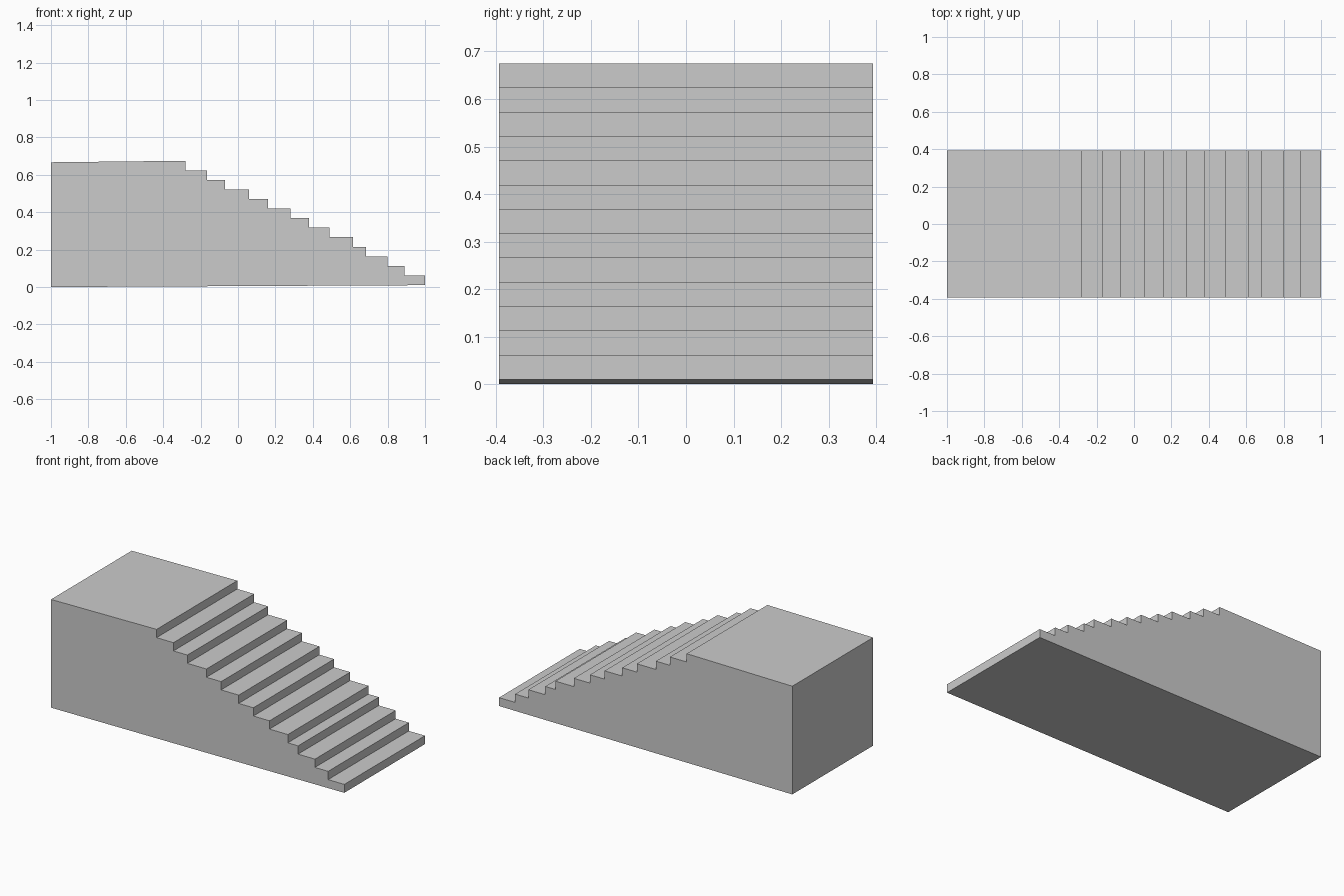
import bpy, bmesh

if "Cube" in bpy.data.objects:
    bpy.data.objects.remove(bpy.data.objects["Cube"])

HALF_WIDTH = 0.393
TOP, RISE = 0.675, 0.0511

# Front edge of each tread, from the landing down to the lowest step
edges = [-0.28, -0.165, -0.07, 0.06, 0.16, 0.28, 0.38,
         0.49, 0.615, 0.685, 0.80, 0.89, 1.0]

# Side profile: gently sloping base and landing, then the steps
profile = [(1.0, 0.01), (-1.0, 0.0), (-1.0, 0.667)]
for i, x in enumerate(edges):
    z = TOP - i * RISE
    if i > 0:
        profile.append((edges[i - 1], z))
    profile.append((x, z))

# Extrude the profile across the width
bm = bmesh.new()
side = bm.faces.new([bm.verts.new((x, -HALF_WIDTH, z)) for x, z in profile])
result = bmesh.ops.extrude_face_region(bm, geom=[side], use_keep_orig=True)
moved = [v for v in result["geom"] if isinstance(v, bmesh.types.BMVert)]
bmesh.ops.translate(bm, verts=moved, vec=(0, 2 * HALF_WIDTH, 0))
bmesh.ops.recalc_face_normals(bm, faces=bm.faces)

mesh = bpy.data.meshes.new("staircase")
bm.to_mesh(mesh)
bm.free()
staircase = bpy.data.objects.new("staircase", mesh)
bpy.context.collection.objects.link(staircase)
